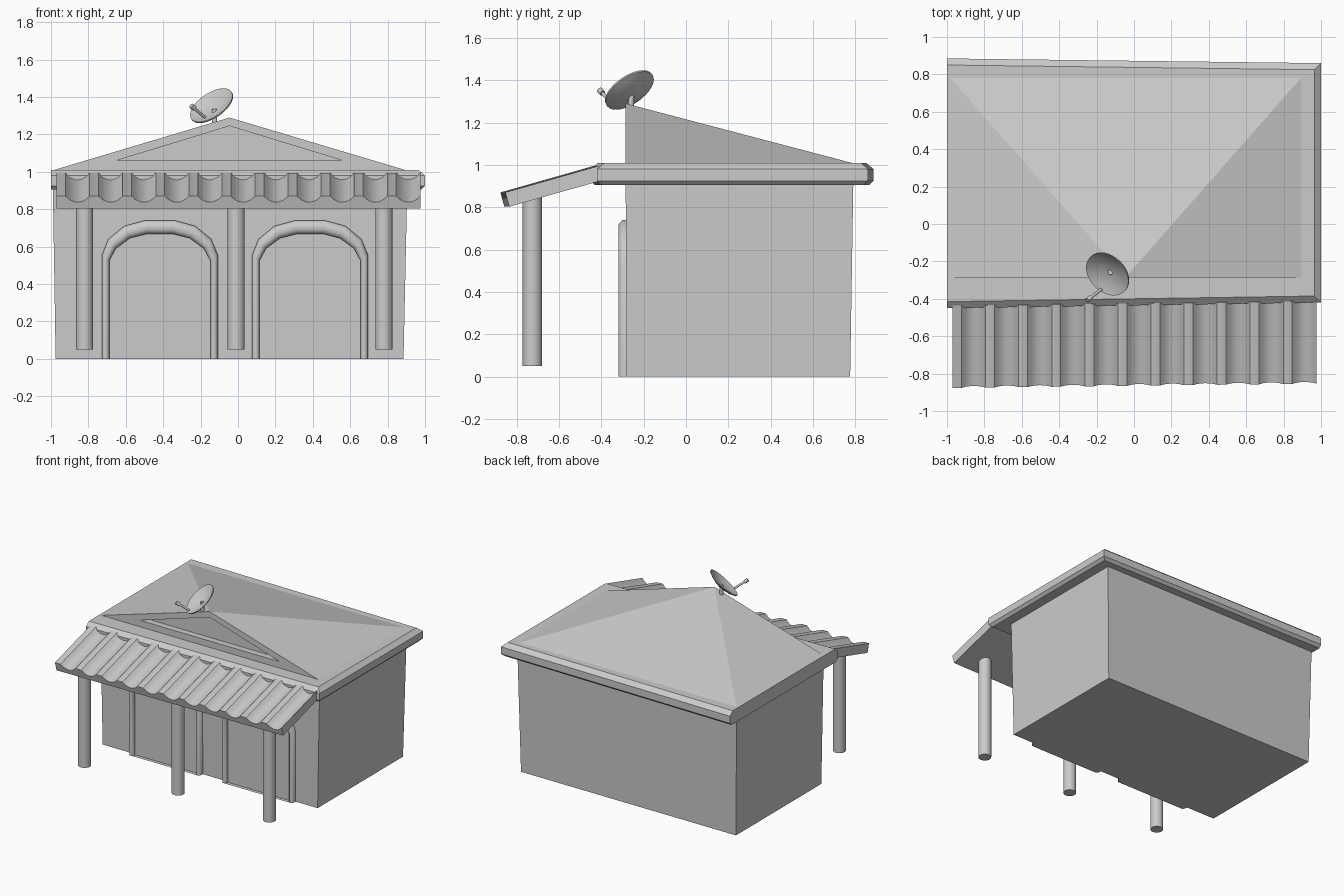
import bpy, bmesh, math
from mathutils import Vector

if "Cube" in bpy.data.objects:
    bpy.data.objects.remove(bpy.data.objects["Cube"], do_unlink=True)

stone = bpy.data.materials.new("pale grey")
stone.use_nodes = True
GREY = (0.6, 0.6, 0.6, 1)
stone.diffuse_color = GREY
stone.node_tree.nodes["Principled BSDF"].inputs["Base Color"].default_value = GREY


def finish(name, bm, smooth=None):
    """Turn a bmesh into a named object, smooth below the given angle."""
    bmesh.ops.recalc_face_normals(bm, faces=bm.faces)
    mesh = bpy.data.meshes.new(name)
    bm.to_mesh(mesh)
    bm.free()
    mesh.materials.append(stone)
    obj = bpy.data.objects.new(name, mesh)
    bpy.context.collection.objects.link(obj)
    if smooth:
        bpy.ops.object.select_all(action='DESELECT')
        obj.select_set(True)
        bpy.context.view_layer.objects.active = obj
        bpy.ops.object.shade_smooth_by_angle(angle=math.radians(smooth))
    return obj


def loft(name, rings, smooth=None):
    """Skin a stack of equal rings and cap both ends."""
    bm = bmesh.new()
    loops = [[bm.verts.new(p) for p in ring] for ring in rings]
    n = len(loops[0])
    for a, b in zip(loops, loops[1:]):
        for i in range(n):
            j = (i + 1) % n
            bm.faces.new((a[i], a[j], b[j], b[i]))
    bm.faces.new(loops[0])
    bm.faces.new(loops[-1])
    return finish(name, bm, smooth)


def rod(name, start, end, radius, sides=16):
    start, end = Vector(start), Vector(end)
    turn = (end - start).to_track_quat('Z', 'Y')
    circle = [turn @ Vector((radius * math.cos(t), radius * math.sin(t), 0))
              for t in (2 * math.pi * i / sides for i in range(sides))]
    return loft(name, [[p + c for c in circle] for p in (start, end)], 40)


def rect(x0, x1, y0, y1, z):
    return [(x0, y0, z), (x1, y0, z), (x1, y1, z), (x0, y1, z)]


# Walls, widening slightly upward
loft("walls", [rect(-0.975, 0.885, -0.28, 0.775, 0),
               rect(-0.99, 0.905, -0.285, 0.79, 0.92)])


# Eaves slab with chamfered edges, cut flush on one side
def eave_ring(inset, z):
    return [(-1, -0.45 + inset, z), (1 - inset, -0.42 + inset, z),
            (1 - inset, 0.86 - inset, z), (-1, 0.885 - inset, z)]


loft("eaves", [eave_ring(0.02, 0.905), eave_ring(0, 0.925),
               eave_ring(0, 0.98), eave_ring(0.035, 1.01)])

# Hipped roof with a recessed triangular gable
bm = bmesh.new()
base = [bm.verts.new(p) for p in rect(-1, 0.91, -0.285, 0.8, 1.005)]
apex = bm.verts.new((-0.045, -0.285, 1.29))
for i in (1, 2, 3):
    bm.faces.new((base[i], base[(i + 1) % 4], apex))
bm.faces.new(base)
outer = [base[0], base[1], apex]
front, back = ([bm.verts.new((x, y, z)) for x, z in
                ((-0.65, 1.06), (0.56, 1.06), (-0.045, 1.245))]
               for y in (-0.285, -0.235))
for a, b in ((outer, front), (front, back)):
    for i in range(3):
        j = (i + 1) % 3
        bm.faces.new((a[i], a[j], b[j], b[i]))
bm.faces.new(back)
finish("hipped_roof", bm)

# Porch roof: wide scooped channels between narrow ridges on a flat base
TILES, LEFT, WIDTH = 11, -0.97, 1.945
pitch = WIDTH / TILES
profile = []
for k in range(TILES):
    x = LEFT + k * pitch
    profile.append((x, 0))
    for s in range(7):
        t = s / 6
        profile.append((x + pitch * (0.27 + 0.73 * t),
                        -0.034 * math.sin(math.pi * t) ** 0.8))
slope = Vector((0, -0.44, -0.125))
up = Vector((0, -0.125, 0.44)).normalized()


def porch_ring(along):
    ring = []
    for x, h in profile + [(LEFT + WIDTH, -0.07), (LEFT, -0.07)]:
        skew = 0.012 * x
        ring.append(Vector((x, -0.425 + skew, 0.995)) + slope * along + up * h)
    return ring


loft("porch_roof", [porch_ring(0), porch_ring(1)], 35)

# Porch pillars
for label, x in (("left", 0.78), ("middle", -0.01), ("right", -0.82)):
    rod(label + "_pillar", (x, -0.725, 0.05), (x, -0.725, 0.85), 0.046, 24)

# Arched doors: rounded surround and panel share one soft surface
half_out = [(0.31, 0), (0.31, 0.555), (0.275, 0.64), (0.19, 0.71), (0.08, 0.74)]
half_in = [(0.27, 0), (0.27, 0.525), (0.235, 0.59), (0.16, 0.645), (0.07, 0.668)]


def arch(half, cx, y):
    both = half + [(-x, z) for x, z in reversed(half)]
    return [Vector((cx + x, y, z)) for x, z in both]


for label, cx in (("left", 0.385), ("right", -0.418)):
    out, inn = arch(half_out, cx, 0), arch(half_in, cx, 0)
    rings = []
    for mix, y in ((0, -0.27), (0, -0.3), (0.3, -0.318), (0.7, -0.318),
                   (1, -0.303), (1, -0.29)):
        rings.append([o.lerp(i, mix) + Vector((0, y, 0))
                      for o, i in zip(out, inn)])
    loft(label + "_arched_door", rings, 80)

# Satellite dish: a thin lathed bowl tilted to the sky
SEG, R, DEPTH = 32, 0.13, 0.035
tilt = Vector((-0.49, -0.49, 0.72)).to_track_quat('Z', 'Y')
centre = Vector((-0.142, -0.268, 1.355))
bowl = [(r, DEPTH * (r * r - 1) - 0.006) for r in (0.05, 0.4, 0.75, 1)]
bowl += [(r, DEPTH * (r * r - 1) + 0.002) for r in (1, 0.75, 0.4, 0.05)]
loft("dish", [[centre + tilt @ Vector((R * r * math.cos(a), R * r * math.sin(a), h))
               for a in (2 * math.pi * i / SEG for i in range(SEG))]
              for r, h in bowl], 50)

# Dish mast, feed arm and receiver
rod("dish_mast", (-0.125, -0.26, 1.24), (-0.125, -0.258, 1.335), 0.014)
rod("feed_arm", (-0.175, -0.35, 1.29), (-0.24, -0.4, 1.345), 0.008, 12)
rod("receiver", (-0.232, -0.394, 1.338), (-0.25, -0.408, 1.353), 0.014, 12)
